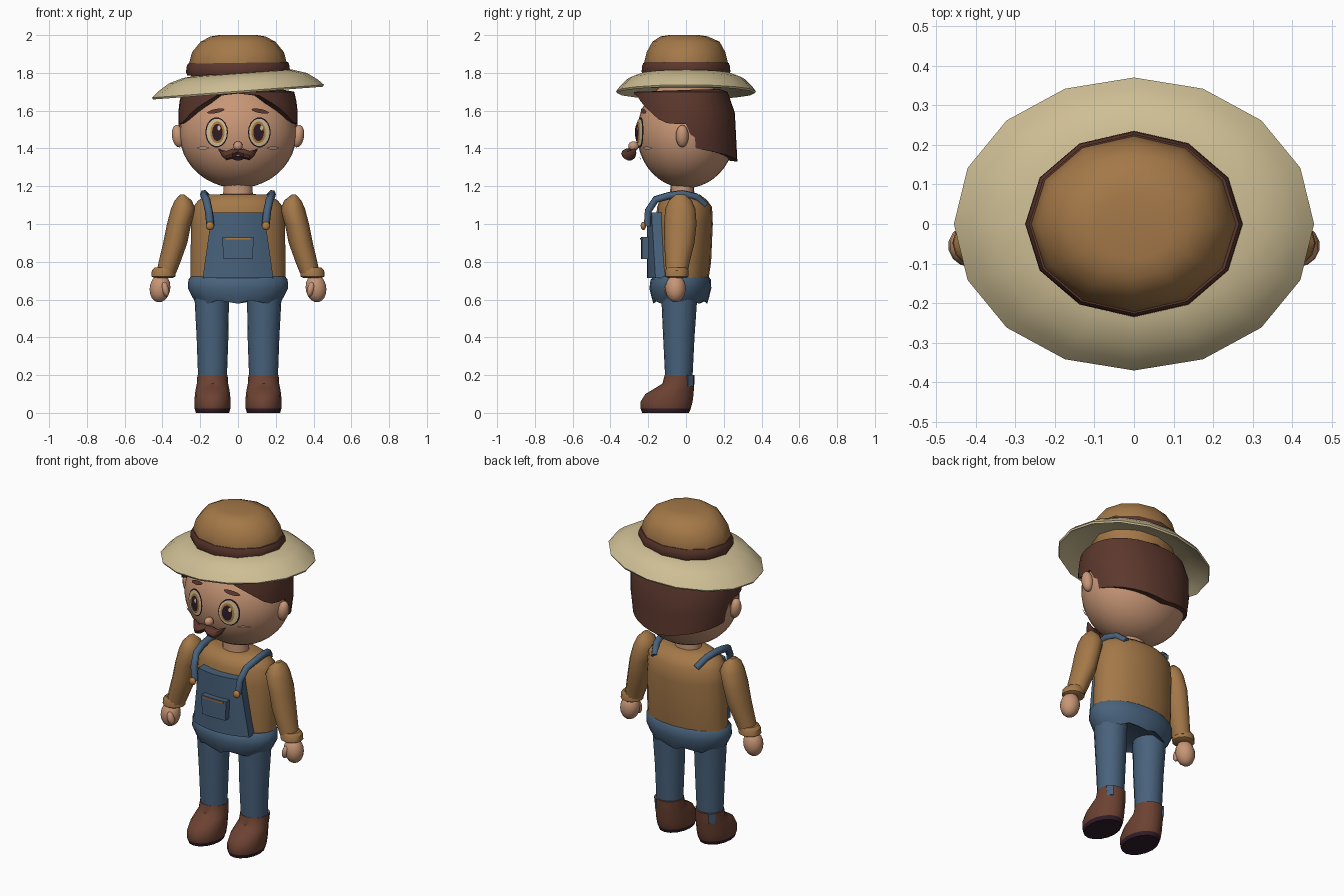
import bpy, bmesh, math
from mathutils import Vector, Matrix

if "Cube" in bpy.data.objects:
    bpy.data.objects.remove(bpy.data.objects["Cube"])


def material(name, r, g, b):
    m = bpy.data.materials.new(name)
    m.diffuse_color = [(c / 255 / 12.92 if c < 11 else ((c / 255 + .055) / 1.055) ** 2.4)
                       for c in (r, g, b)] + [1]
    m.use_nodes = True
    m.node_tree.nodes["Principled BSDF"].inputs["Base Color"].default_value = m.diffuse_color
    return m


SHIRT = material("ochre cloth", 164, 120, 72)
STRAW = material("pale straw", 206, 190, 148)
DENIM = material("denim blue", 72, 98, 124)
SKIN = material("skin", 200, 150, 118)
HAIR = material("dark brown hair", 92, 56, 45)
BOOT = material("boot leather", 108, 66, 50)
DARK = material("dark plum", 48, 28, 40)
GOLD = material("brass", 178, 124, 62)
BLUSH = material("pale blush", 222, 176, 148)


def finish(name, bm, mats, angle=40):
    bmesh.ops.recalc_face_normals(bm, faces=bm.faces)
    me = bpy.data.meshes.new(name)
    bm.to_mesh(me)
    bm.free()
    ob = bpy.data.objects.new(name, me)
    bpy.context.collection.objects.link(ob)
    for m in mats if isinstance(mats, tuple) else (mats,):
        me.materials.append(m)
    bpy.ops.object.select_all(action='DESELECT')
    ob.select_set(True)
    bpy.context.view_layer.objects.active = ob
    bpy.ops.object.shade_smooth_by_angle(angle=math.radians(angle))
    return ob


def loft(name, rings, mat, n=16, axis='z', caps=True, tilt=0, angle=40):
    """Elliptical rings (x, y, z, r1, r2) stacked along z, or along x."""
    bm = bmesh.new()
    rows = []
    for x, y, z, r1, r2 in rings:
        row = []
        for i in range(n):
            a = math.tau * i / n
            c, s = r1 * math.cos(a), r2 * math.sin(a)
            p = (x + c, y + s, z) if axis == 'z' else (x, y + c, z + s)
            row.append(bm.verts.new((p[0], p[1], p[2] + tilt * p[0])))
        rows.append(row)
    for a, b in zip(rows, rows[1:]):
        for i in range(n):
            j = (i + 1) % n
            bm.faces.new((a[i], a[j], b[j], b[i]))
    if caps:
        bm.faces.new(rows[0])
        bm.faces.new(rows[-1])
    else:  # closed profile loop
        for i in range(n):
            j = (i + 1) % n
            bm.faces.new((rows[-1][i], rows[-1][j], rows[0][j], rows[0][i]))
    return finish(name, bm, mat, angle)


def ellipsoid(name, loc, size, mat, seg=16, rot=0):
    bm = bmesh.new()
    bmesh.ops.create_uvsphere(bm, u_segments=seg, v_segments=max(8, seg * 2 // 3), radius=1)
    m = Matrix.Translation(loc) @ Matrix.Rotation(rot, 4, 'Y') @ Matrix.Diagonal((*size, 1))
    bmesh.ops.transform(bm, matrix=m, verts=bm.verts)
    return finish(name, bm, mat, 60)


def face_y(x, z):
    return -.26 * math.sqrt(max(.02, 1 - (x / .31) ** 2 - ((z - 1.48) / .29) ** 2))


def face_patch(name, x, z, rx, rz, off, mat, n=18, rot=0):
    """Oval laid over the face."""
    bm = bmesh.new()
    pts = []
    for i in range(n):
        a = math.tau * i / n
        u, v = rx * math.cos(a), rz * math.sin(a)
        px = x + u * math.cos(rot) - v * math.sin(rot)
        pz = z + u * math.sin(rot) + v * math.cos(rot)
        pts.append(bm.verts.new((px, face_y(px, pz) - off, pz)))
    mid = bm.verts.new((x, face_y(x, z) - off, z))
    for i in range(n):
        bm.faces.new((mid, pts[i], pts[(i + 1) % n]))
    ob = finish(name, bm, mat)
    if ob.data.polygons[0].normal.y > 0:
        ob.data.flip_normals()


def lerp(keys, t):
    for (a, u), (b, v) in zip(keys, keys[1:]):
        if t <= b:
            return u + (v - u) * max(0, (t - a) / (b - a))
    return keys[-1][1]


def curved_plate(name, z0, z1, w0, w1, front, thick, mat, bow=1.3, n=8):
    """Upright trapezoid plate, bowed around the chest."""
    bm = bmesh.new()
    grid = {}
    for k in range(2):
        for j in range(2):
            for i in range(n + 1):
                x = (w0, w1)[j] * (2 * i / n - 1)
                grid[i, j, k] = bm.verts.new((x, front + bow * x * x + k * thick, (z0, z1)[j]))
    for i in range(n):
        for q in ([(0, 0), (1, 0)], [(1, 0), (1, 1)], [(1, 1), (0, 1)], [(0, 1), (0, 0)]):
            bm.faces.new([grid[i, *q[0]], grid[i + 1, *q[0]], grid[i + 1, *q[1]], grid[i, *q[1]]])
    for i in (0, n):
        bm.faces.new([grid[i, 0, 0], grid[i, 1, 0], grid[i, 1, 1], grid[i, 0, 1]])
    return finish(name, bm, mat, 35)


# Head and neck
ellipsoid("head", (0, 0, 1.48), (.31, .26, .29), SKIN, 32)
loft("neck", [(0, -.02, 1.12, .08, .065), (0, -.02, 1.24, .075, .062)], SKIN)

# Hair: a shell with a lower edge that arches over the face
bm = bmesh.new()
edge = [(0, 1.69), (20, 1.68), (30, 1.65), (45, 1.605), (60, 1.555), (72, 1.53),
        (90, 1.53), (100, 1.40), (180, 1.33)]
cols = []
for i in range(36):
    deg = i * 10
    low = lerp(edge, min(deg, 360 - deg))
    s, c = math.sin(math.radians(deg)), math.cos(math.radians(deg))
    s, c = (math.copysign(abs(v) ** .92, v) for v in (s, c))
    col = []
    for k, t in ((.78, .02), (1, 0), (1, .35), (1, .7), (1, 1), (.8, 1.04)):
        z = low + t * (1.7 - low)
        rx = lerp([(1.33, .285), (1.5, .316), (1.62, .316), (1.7, .298), (1.8, .29)], z)
        back = lerp([(1.33, .272), (1.62, .257), (1.7, .22), (1.8, .21)], z)
        ry = .275 if c > 0 else back
        col.append(bm.verts.new((k * rx * s, -k * ry * c, z)))
    cols.append(col)
for i in range(36):
    a, b = cols[i], cols[(i + 1) % 36]
    for j in range(5):
        bm.faces.new((a[j], b[j], b[j + 1], a[j + 1]))
bm.faces.new([c[-1] for c in cols])
finish("hair", bm, HAIR)

# Hat: crown, band and brim
loft("hat_crown", [(0, 0, 1.72, .235, .2), (0, 0, 1.84, .262, .225), (0, 0, 1.91, .243, .208),
                   (0, 0, 1.965, .198, .178), (0, -.01, 1.993, .145, .125),
                   (0, -.01, 2.0, .1, .08)], SHIRT, 12)
loft("hat_band", [(0, 0, 1.79, .268, .228), (0, 0, 1.805, .275, .235), (0, 0, 1.835, .273, .233),
                  (0, 0, 1.853, .265, .226), (0, 0, 1.853, .25, .21), (0, 0, 1.79, .25, .21)],
     HAIR, 12, caps=False, tilt=.015)
loft("hat_brim", [(0, 0, 1.80, .24, .2), (0, 0, 1.795, .29, .245), (0, 0, 1.772, .365, .305),
                  (0, 0, 1.735, .42, .345), (0, 0, 1.703, .455, .37), (0, 0, 1.693, .45, .365),
                  (0, 0, 1.72, .405, .33), (0, 0, 1.75, .34, .28), (0, 0, 1.765, .24, .2)],
     STRAW, 16, caps=False, tilt=.075)

# Face and everything that comes in pairs
for s, side in ((-1, "right"), (1, "left")):
    ellipsoid(side + "_ear", (s * .318, -.02, 1.465), (.032, .034, .06), SKIN, 12, s * .15)
    ex = s * .113
    face_patch(side + "_eye_rim", ex, 1.485, .06, .08, .010, DARK)
    face_patch(side + "_eye_white", ex, 1.485, .054, .073, .013, STRAW)
    face_patch(side + "_iris", ex - s * .004, 1.485, .038, .058, .016, GOLD)
    face_patch(side + "_pupil", ex - s * .004, 1.485, .028, .046, .019, DARK)
    face_patch(side + "_eye_glint", ex + .012, 1.508, .008, .013, .022, STRAW, 10)
    face_patch(side + "_brow", s * .117, 1.598, .047, .011, .012, HAIR, 12, -s * .2)
    face_patch(side + "_cheek", s * .185, 1.402, .033, .008, .010, BLUSH, 12)
    loft(side + "_moustache", [(0, -.3, 1.382, .022, .014), (s * .03, -.307, 1.372, .036, .028),
                               (s * .06, -.3, 1.362, .034, .026), (s * .085, -.285, 1.375, .022, .018),
                               (s * .102, -.272, 1.395, .006, .005)], HAIR, 10, 'x')

    # Sleeve, cuff and hand
    loft(side + "_sleeve", [(s * .295, -.03, 1.155, .012, .025), (s * .29, -.03, 1.125, .045, .06),
                            (s * .29, -.03, 1.08, .065, .08), (s * .312, -.03, 1.0, .064, .086),
                            (s * .332, -.035, .9, .064, .08), (s * .362, -.045, .8, .058, .065),
                            (s * .38, -.048, .74, .052, .056)], SHIRT, 12)
    loft(side + "_cuff", [(s * .395, -.048, .715, .05, .05), (s * .395, -.048, .722, .064, .061),
                          (s * .392, -.048, .755, .064, .061), (s * .388, -.048, .77, .052, .052)],
         SHIRT, 12, tilt=0)
    ellipsoid(side + "_hand", (s * .413, -.055, .66), (.056, .054, .075), SKIN, 14, -s * .15)
    ellipsoid(side + "_thumb", (s * .385, -.092, .655), (.02, .024, .04), SKIN, 10, s * .25)

    # Trouser leg, with a hem tab over the back of the boot
    x = s * .135
    loft(side + "_leg", [(x, -.038, .18, .076, .072), (x, -.038, .4, .084, .083),
                         (s * .14, -.035, .66, .093, .098)], DENIM)
    loft(side + "_hem_tab", [(x + s * .045, .01, .14, .02, .03), (x + s * .045, .01, .2, .028, .03)],
         DENIM, 4)

    # Boot with dark sole
    spec = [(0, -.232, .015, .088), (.022, -.24, .025, .094), (.06, -.24, .035, .096),
            (.1, -.215, .04, .093), (.13, -.165, .042, .088), (.155, -.125, .044, .083),
            (.2, -.113, .046, .08)]
    boot = loft(side + "_boot", [(x, (f + b) / 2, z, r, (b - f) / 2) for z, f, b, r in spec],
                (BOOT, DARK))
    for p in boot.data.polygons:
        if p.center.z < .02:
            p.material_index = 1

    # Overall strap and its button
    cu = bpy.data.curves.new(side + "_strap", 'CURVE')
    cu.dimensions = '3D'
    cu.bevel_depth, cu.bevel_resolution, cu.use_fill_caps = .021, 1, True
    path = [(.146, -.205, .99), (.155, -.2, 1.07), (.168, -.16, 1.13), (.178, -.09, 1.15),
            (.18, -.02, 1.16), (.165, .05, 1.145), (.14, .1, 1.1)]
    sp = cu.splines.new('POLY')
    sp.points.add(len(path) - 1)
    for pt, (px, py, pz) in zip(sp.points, path):
        pt.co = (s * px, py, pz, 1)
    cu.materials.append(DENIM)
    strap = bpy.data.objects.new(side + "_strap", cu)
    bpy.context.collection.objects.link(strap)
    bpy.ops.object.select_all(action='DESELECT')
    strap.select_set(True)
    bpy.context.view_layer.objects.active = strap
    bpy.ops.object.convert(target='MESH')
    ellipsoid(side + "_button", (s * .148, -.226, .99), (.022, .014, .022), GOLD, 12)

ellipsoid("nose", (0, -.278, 1.412), (.025, .028, .026), SKIN, 12)
face_patch("mouth", 0, 1.348, .03, .012, .012, DARK, 12)

# Shirt body
loft("shirt", [(0, -.02, .69, .252, .137), (0, -.015, .8, .252, .148), (0, -.008, 1.0, .248, .15),
               (0, -.008, 1.09, .238, .146), (0, -.012, 1.125, .21, .125),
               (0, -.015, 1.155, .165, .09), (0, -.02, 1.158, .08, .06)], SHIRT, 20)

# Trouser seat with an uneven lower hem
seat = loft("trouser_seat", [(0, -.03, .615, .15, .1), (0, -.03, .588, .222, .142),
                             (0, -.03, .61, .24, .152), (0, -.03, .66, .265, .164),
                             (0, -.028, .705, .263, .16), (0, -.025, .722, .25, .145)], DENIM, 24)
for i in range(24, 48):
    seat.data.vertices[i].co.z += (-.01, .008, .0)[i % 3]

# Bib, pocket and stitching
curved_plate("bib", .715, 1.06, .187, .138, -.207, .06, DENIM)
curved_plate("pocket", .815, .93, .078, .083, -.238, .04, DENIM, .8, 4)
curved_plate("pocket_stitch", .918, .926, .066, .066, -.243, .006, GOLD, .8, 4)
